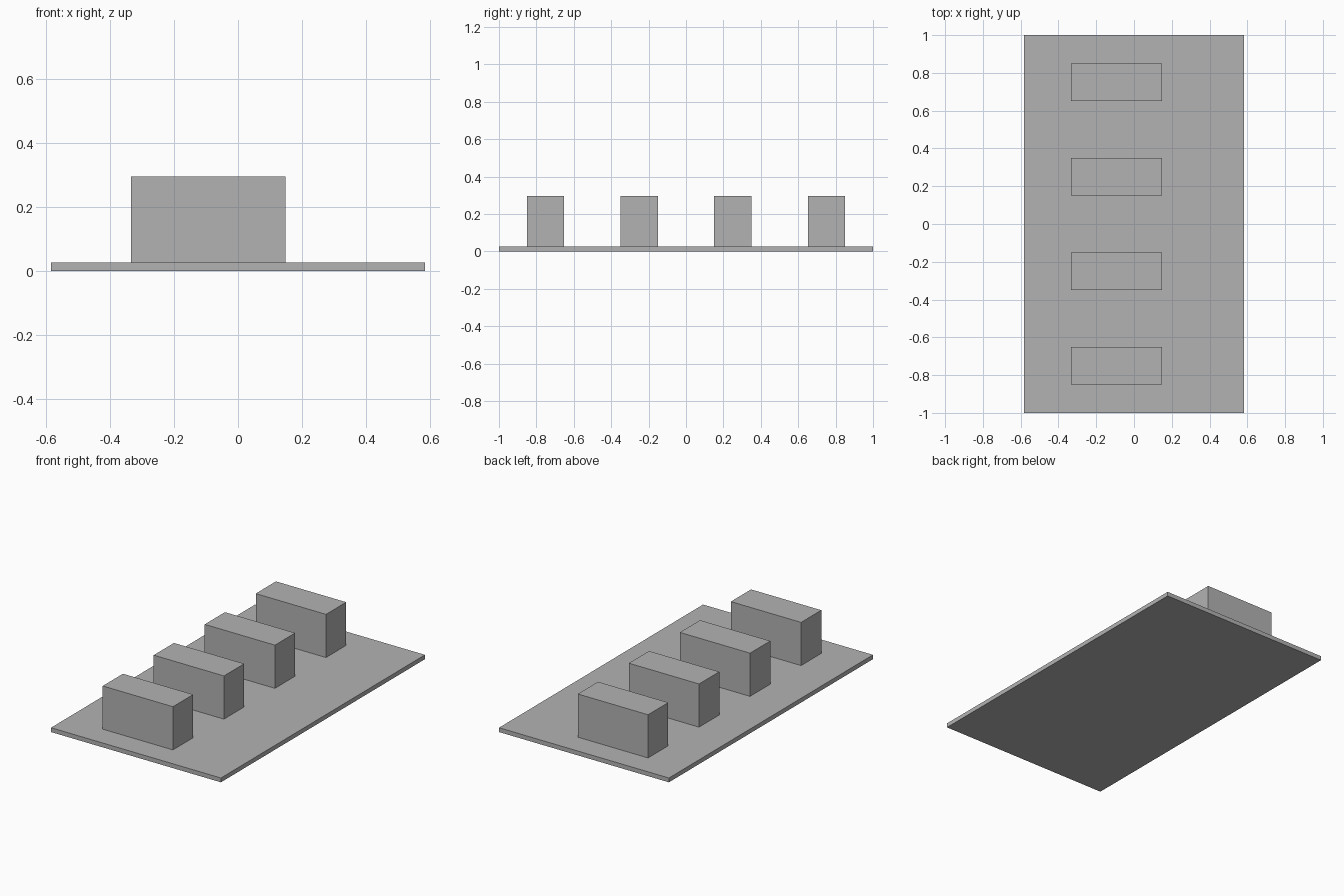
import bpy

cube = bpy.data.objects.get("Cube")
if cube:
    bpy.data.objects.remove(cube, do_unlink=True)

# Single plain grey
GREY = (0.45, 0.45, 0.45, 1.0)
grey = bpy.data.materials.new("plain_grey")
grey.use_nodes = True
grey.diffuse_color = GREY
grey.node_tree.nodes["Principled BSDF"].inputs["Base Color"].default_value = GREY


def box(name, low, high):
    """Flat-faced box between two opposite corners."""
    centre = [(a + b) / 2 for a, b in zip(low, high)]
    size = [b - a for a, b in zip(low, high)]
    bpy.ops.mesh.primitive_cube_add(size=1, location=centre)
    obj = bpy.context.object
    obj.name = name
    obj.scale = size
    bpy.ops.object.transform_apply(location=False, rotation=False, scale=True)
    obj.data.materials.append(grey)
    return obj


# Thin ground plate
PLATE_TOP = 0.027
box("base_plate", (-0.583, -1, 0), (0.583, 1, PLATE_TOP))

# Row of identical blocks, evenly spaced along the plate
HALF_DEPTH = 0.099
SPACING = 0.5
for i in range(4):
    y = (i - 1.5) * SPACING
    box(f"block_{i + 1}",
        (-0.334, y - HALF_DEPTH, PLATE_TOP),
        (0.148, y + HALF_DEPTH, 0.295))
